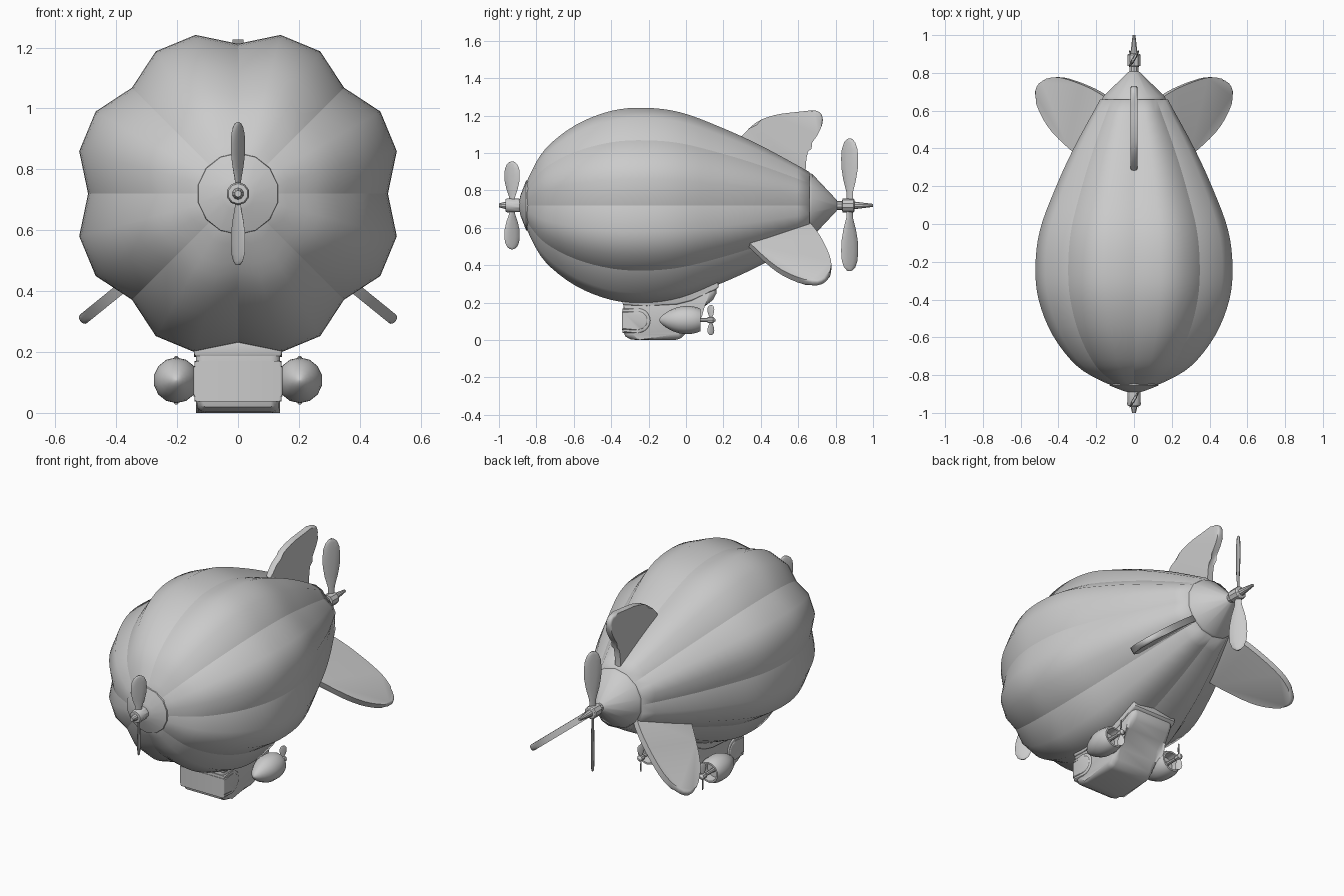
import bpy, bmesh, math
from mathutils import Vector, Matrix

if "Cube" in bpy.data.objects:
    bpy.data.objects.remove(bpy.data.objects["Cube"])

AXIS = 0.72  # height of the balloon's centre line
grey = bpy.data.materials.new("light_grey")
grey.diffuse_color = (0.6, 0.6, 0.6, 1)
grey.use_nodes = True
grey.node_tree.nodes["Principled BSDF"].inputs["Base Color"].default_value = grey.diffuse_color


def finish(bm, name, angle=35):
    bmesh.ops.recalc_face_normals(bm, faces=bm.faces)
    me = bpy.data.meshes.new(name)
    bm.to_mesh(me)
    bm.free()
    me.materials.append(grey)
    ob = bpy.data.objects.new(name, me)
    bpy.context.collection.objects.link(ob)
    if angle is None:
        for p in me.polygons:
            p.use_smooth = True
    else:
        bpy.ops.object.select_all(action='DESELECT')
        bpy.context.view_layer.objects.active = ob
        ob.select_set(True)
        bpy.ops.object.shade_smooth_by_angle(angle=math.radians(angle))
    return ob


def loft(bm, rings):
    """Skin a list of closed point rings and cap both ends."""
    vs = [[bm.verts.new(p) for p in ring] for ring in rings]
    n = len(vs[0])
    for a, b in zip(vs, vs[1:]):
        for i in range(n):
            j = (i + 1) % n
            bm.faces.new((a[i], a[j], b[j], b[i]))
    bm.faces.new(vs[0])
    bm.faces.new(vs[-1])
    return vs


def smooth_curve(pts, steps):
    """Catmull-Rom curve through 2D points."""
    p = [Vector(q) for q in pts]
    p = [2 * p[0] - p[1]] + p + [2 * p[-1] - p[-2]]
    out = []
    for i in range(1, len(p) - 2):
        a, b, c, d = p[i - 1:i + 3]
        for s in range(steps):
            t = s / steps
            out.append(0.5 * (2 * b + (c - a) * t + (2 * a - 5 * b + 4 * c - d) * t * t
                              + (3 * b - a - 3 * c + d) * t ** 3))
    return out + [p[-2]]


def revolve(name, profile, sides, x=0, z=AXIS, angle=35):
    """Turn a (y, radius) profile about a lengthwise axis."""
    bm = bmesh.new()
    loft(bm, [[(x + r * math.sin(2 * math.pi * k / sides), y,
                z + r * math.cos(2 * math.pi * k / sides)) for k in range(sides)]
              for y, r in profile])
    return finish(bm, name, angle)


def propeller(name, x, y, z, radius, chord, pitch=60):
    """Two pitched blades, one the half-turn of the other."""
    c, s = math.cos(math.radians(pitch)), math.sin(math.radians(pitch))
    shape = [(0.05, .35), (.2, .4), (.38, .75), (.55, .96), (.7, 1), (.84, .92), (.94, .66), (.985, .35), (1, .1)]
    bm = bmesh.new()
    for sign in (1, -1):
        rings = []
        for t, w in shape:
            ring = []
            for k in range(10):
                a = 2 * math.pi * k / 10
                u = math.cos(a) * chord * w / 2
                v = math.sin(a) * chord * .09 * (0.5 + w / 2)
                ring.append((x + sign * (u * c - v * s), y + u * s + v * c, z + sign * radius * t))
            rings.append(ring)
        loft(bm, rings)
    return finish(bm, name, 50)


def plate(name, outline, half, bevel, matrix=Matrix(), segments=3):
    """Side-on (y, z) outline given thickness along x with rounded rims."""
    bm = bmesh.new()
    vs = loft(bm, [[(sx, y, z) for y, z in outline] for sx in (-half, half)])
    rims = [e for e in bm.edges if abs(e.verts[0].co.x - e.verts[1].co.x) < 1e-6]
    bmesh.ops.bevel(bm, geom=rims, offset=bevel, segments=segments, profile=0.5, affect='EDGES')
    bm.transform(matrix)
    return finish(bm, name, 40)


# Balloon: eight bulging gores with sharp seams
hull = smooth_curve([(-.86, .09), (-.835, .17), (-.75, .315), (-.59, .445), (-.4, .523), (-.22, .54),
                     (-.03, .515), (.18, .435), (.4, .331), (.66, .185)], 4)
bm = bmesh.new()
rings = loft(bm, [[(r * (.912 if k % 3 == 0 else 1) * math.sin(math.radians(15 * k)), y,
                    AXIS + r * (.912 if k % 3 == 0 else 1) * math.cos(math.radians(15 * k)))
                   for k in range(24)] for y, r in hull])
seam = {v for ring in rings for v in ring[::3]}
for e in bm.edges:
    if e.verts[0] in seam and e.verts[1] in seam:
        e.smooth = False
finish(bm, "balloon", None)

# Nose and tail caps
revolve("nose_cap", [(-.83, .12), (-.845, .135), (-.855, .133), (-.885, .055), (-.89, .03)], 14)
revolve("tail_cap", [(.65, .15), (.66, .172), (.675, .168), (.805, .03), (.81, .02)], 14)

# Hubs with spindles
revolve("nose_hub", [(-1, .011), (-.965, .019), (-.964, .033), (-.955, .038), (-.88, .035)], 10)
revolve("tail_hub", [(.8, .024), (.835, .024), (.836, .037), (.895, .037), (.9, .032),
                     (.902, .02), (1, .008)], 10)
propeller("nose_propeller", 0, -.93, AXIS, .235, .095)
propeller("tail_propeller", 0, .875, AXIS + .003, .355, .105)

# Tail fins, outlines measured outward from the centre line
top_fin = smooth_curve([(.27, .34), (.37, .44), (.475, .483), (.6, .5), (.69, .507), (.725, .485),
                        (.73, .44), (.705, .38), (.66, .31), (.642, .23), (.64, .12)], 3)
low_fin = smooth_curve([(.3, .28), (.45, .5), (.555, .605), (.675, .665), (.745, .64), (.775, .55),
                        (.768, .45), (.717, .28), (.65, .14)], 3)
lift = Matrix.Translation((0, 0, AXIS))
plate("top_fin", top_fin, .018, .013, lift)
for side, deg in (("right", 129), ("left", -129)):
    plate(side + "_fin", low_fin, .018, .013, lift @ Matrix.Rotation(math.radians(deg), 4, 'Y'))

# Gondola body with a stepped collar below the balloon
plate("gondola", [(-.33, .24), (-.335, .19), (-.335, .05), (-.325, .02), (-.295, .003), (-.25, 0),
                  (-.06, 0), (-.03, .008), (0, .035), (.03, .09), (.06, .14), (.1, .18), (.145, .215),
                  (.163, .25), (.165, .32), (0, .3)], .138, .03)
plate("gondola_collar", [(-.34, .2), (-.335, .187), (-.2, .183), (-.05, .19), (.03, .21), (.1, .245),
                         (.165, .272), (.175, .285), (.165, .34), (0, .28), (-.2, .24), (-.33, .24)],
      .144, .008)


# Wraparound windscreen: raised frame and pane
def d_shape(front, back, low, high):
    r = (high - low) / 2
    arc = [(back - r + r * math.sin(a), low + r - r * math.cos(a))
           for a in (math.pi * k / 10 for k in range(11))]
    return [(front, low)] + arc + [(front, high)]


plate("windscreen_frame", d_shape(-.339, -.19, .038, .17), .143, .008)
plate("windscreen", d_shape(-.342, -.205, .054, .154), .146, .008)

# Side engines: egg-shaped pods, open at the back, with small propellers
pod = smooth_curve([(-.143, .002), (-.13, .022), (-.09, .05), (-.04, .07), (.01, .075), (.05, .07),
                    (.077, .06)], 2)
pod = [tuple(p) for p in pod] + [(.077, .05), (.025, .045), (.024, .01)]
for side, x in (("right", .203), ("left", -.203)):
    revolve(side + "_engine", pod, 14, x, .107, 45)
    revolve(side + "_engine_shaft", [(.02, .012), (.115, .01), (.116, .017), (.145, .017), (.157, .006)],
            8, x, .107)
    propeller(side + "_engine_propeller", x, .133, .107, .08, .042)
